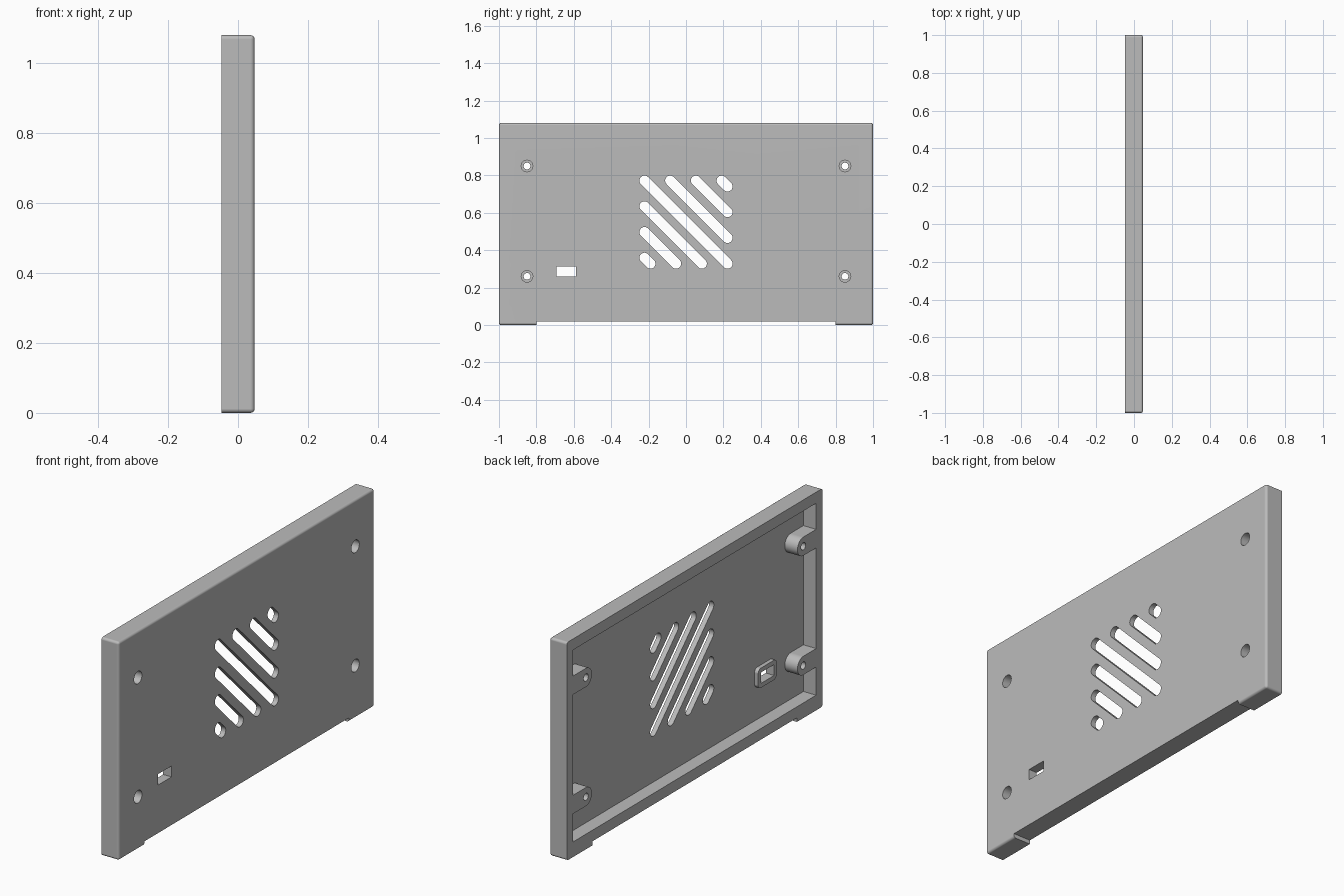
import bpy
import bmesh
from math import sin, cos, pi, radians

cube = bpy.data.objects.get("Cube")
if cube:
    bpy.data.objects.remove(cube, do_unlink=True)

BACK, OUTER, FLOOR = -0.0475, 0.0475, 0.022   # open rim, outer skin, cavity floor
HEIGHT = 1.08
SCREW_Y, SCREW_Z = 0.85, (0.26, 0.85)
PORT = (-0.64, 0.285)

grey = bpy.data.materials.new("plain_grey")
grey.use_nodes = True
colour = (0.5, 0.5, 0.5, 1)
grey.diffuse_color = colour
grey.node_tree.nodes["Principled BSDF"].inputs["Base Color"].default_value = colour


def arc(y, z, r, start, end, steps=16):
    """Points of an arc in the panel plane, angles in degrees."""
    angles = [radians(start + (end - start) * i / steps) for i in range(steps + 1)]
    return [(y + r * cos(a), z + r * sin(a)) for a in angles]


def rectangle(y, z, half_y, half_z):
    return [(y - half_y, z - half_z), (y + half_y, z - half_z),
            (y + half_y, z + half_z), (y - half_y, z + half_z)]


def rounded_rectangle(y, z, half_y, half_z, r):
    corners = rectangle(y, z, half_y - r, half_z - r)
    return [p for i, c in enumerate(corners)
            for p in arc(*c, r, 180 + 90 * i, 270 + 90 * i, 6)]


def circle(y, z, r):
    return arc(y, z, r, 0, 360, 32)[:-1]


def prism(name, outlines, x0, x1, bevel=0):
    """Extrude closed (y, z) outlines along x; optionally round all but the back rim."""
    bm = bmesh.new()
    for outline in outlines:
        face = bm.faces.new([bm.verts.new((x0, y, z)) for y, z in outline])
        extruded = bmesh.ops.extrude_face_region(bm, geom=[face], use_keep_orig=True)
        for v in extruded["geom"]:
            if isinstance(v, bmesh.types.BMVert):
                v.co.x = x1
    bmesh.ops.recalc_face_normals(bm, faces=bm.faces[:])
    if bevel:
        edges = [e for e in bm.edges if max(v.co.x for v in e.verts) > x0 + 0.001]
        bmesh.ops.bevel(bm, geom=edges, offset=bevel, segments=4, profile=0.5,
                        affect='EDGES', clamp_overlap=True)
    mesh = bpy.data.meshes.new(name)
    bm.to_mesh(mesh)
    bm.free()
    mesh.materials.append(grey)
    obj = bpy.data.objects.new(name, mesh)
    bpy.context.collection.objects.link(obj)
    return obj


def activate(obj):
    bpy.ops.object.select_all(action='DESELECT')
    obj.select_set(True)
    bpy.context.view_layer.objects.active = obj


def cut(target, outlines, x0, x1):
    cutter = prism("cutter", outlines, x0, x1)
    cutter.hide_render = True
    mod = target.modifiers.new("cut", 'BOOLEAN')
    mod.operation = 'DIFFERENCE'
    mod.solver = 'EXACT'
    mod.object = cutter
    activate(target)
    bpy.ops.object.modifier_apply(modifier=mod.name)
    bpy.data.objects.remove(cutter, do_unlink=True)


def finish(obj):
    activate(obj)
    bpy.ops.object.shade_smooth_by_angle(angle=radians(30))
    normals = obj.modifiers.new("even_shading", 'WEIGHTED_NORMAL')
    normals.keep_sharp = True


# Panel with rounded outer edges, notched underneath to leave two feet
panel = prism("panel", [rectangle(0, HEIGHT / 2, 1, HEIGHT / 2)], BACK, OUTER, 0.012)
cut(panel, [rectangle(0, -0.04, 0.8, 0.06)], -0.2, 0.2)

# Cavity whose outline steps around the four screw bosses
boss_r, wall_y, low, high = 0.046, 0.95, 0.075, 1.025
side = [(wall_y, low)]
for z in SCREW_Z:
    side.append((wall_y, z - boss_r))
    side += arc(SCREW_Y, z, boss_r, 270, 90)
    side.append((wall_y, z + boss_r))
side.append((wall_y, high))
cut(panel, [side + [(-y, z) for y, z in reversed(side)]], -0.2, FLOOR)

# Screw holes with wider recesses for the heads
screws = [(s * SCREW_Y, z) for s in (-1, 1) for z in SCREW_Z]
cut(panel, [circle(y, z, 0.018) for y, z in screws], -0.2, 0.2)
cut(panel, [circle(y, z, 0.031) for y, z in screws], 0, 0.2)

# Diagonal vent slots clipped to a square
half, pitch, slot_r, vent_z = 0.222, 0.1375, 0.027, 0.55
slots = []
for i in range(-3, 4):
    shift = i * pitch
    y0, z0 = max(-half, -half + shift), min(half, half + shift)
    y1, z1 = min(half, half + shift), max(-half, -half + shift)
    slots.append(arc(y0, vent_z + z0, slot_r, 45, 225)
                 + arc(y1, vent_z + z1, slot_r, 225, 405))
cut(panel, slots, -0.2, 0.2)

# Port opening and the raised frame around it inside
port_frame = prism("port_frame", [rounded_rectangle(*PORT, 0.073, 0.049, 0.022)],
                   FLOOR - 0.02, FLOOR + 0.005)
for obj in (panel, port_frame):
    cut(obj, [rectangle(*PORT, 0.052, 0.027)], -0.2, 0.2)
    finish(obj)
